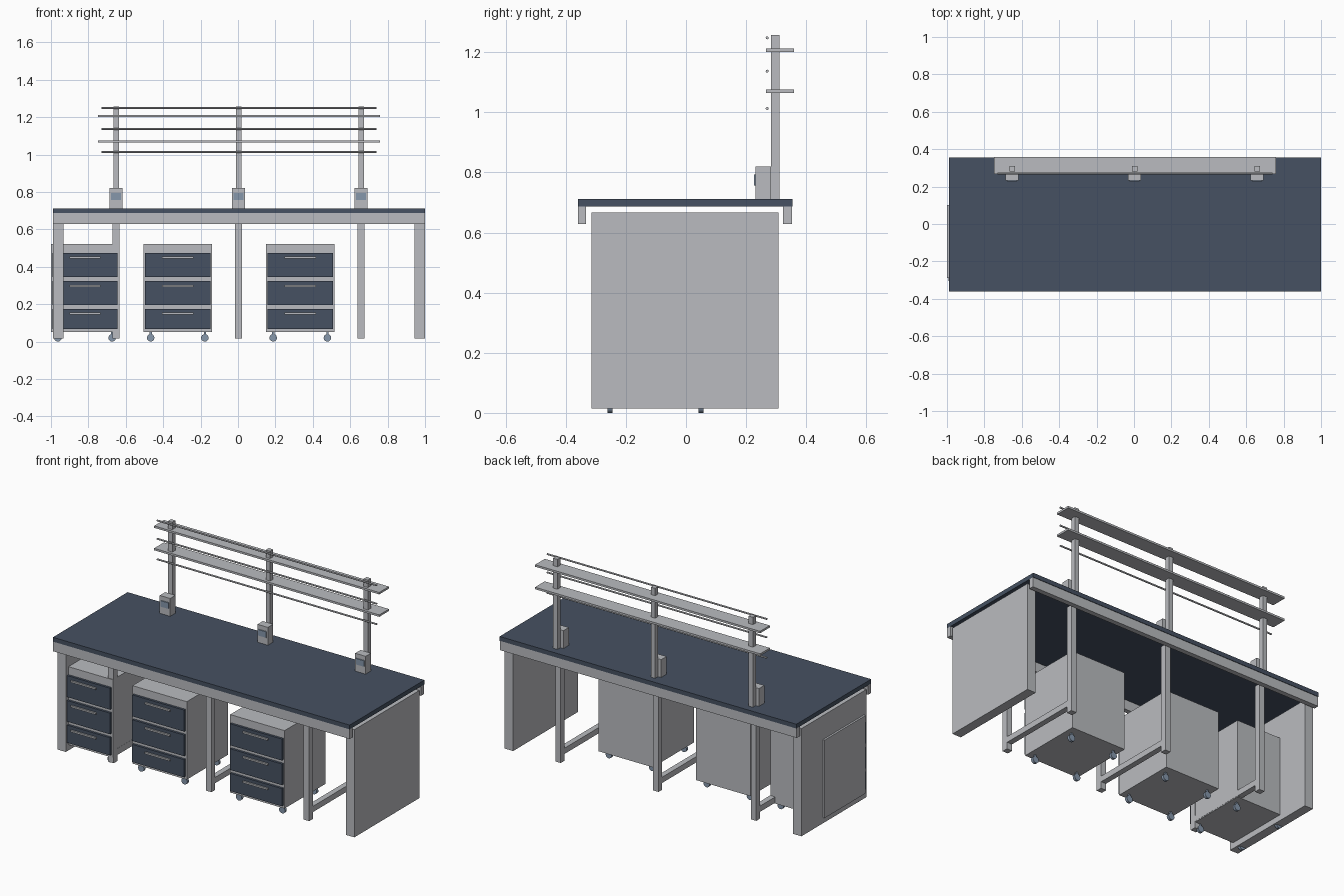
import bpy
import math

cube = bpy.data.objects.get("Cube")
if cube:
    bpy.data.objects.remove(cube)


def material(name, color):
    m = bpy.data.materials.new(name)
    m.use_nodes = True
    m.diffuse_color = (*color, 1)
    bsdf = next(n for n in m.node_tree.nodes if n.type == 'BSDF_PRINCIPLED')
    bsdf.inputs["Base Color"].default_value = (*color, 1)
    return m


GREY = material("light_grey", (0.49, 0.50, 0.525))
NAVY = material("slate_navy", (0.061, 0.083, 0.122))
BLUE = material("steel_blue", (0.24, 0.31, 0.41))


def box(name, x, y, z, mat):
    """Box spanning the (low, high) pairs x, y and z."""
    bpy.ops.mesh.primitive_cube_add(size=1, location=[sum(r) / 2 for r in (x, y, z)])
    ob = bpy.context.object
    ob.name = name
    ob.scale = [r[1] - r[0] for r in (x, y, z)]
    bpy.ops.object.transform_apply(location=False, rotation=False, scale=True)
    ob.data.materials.append(mat)
    return ob


def cylinder(name, center, radius, depth, rotation, sides, mat):
    bpy.ops.mesh.primitive_cylinder_add(vertices=sides, radius=radius, depth=depth,
                                        location=center, rotation=rotation)
    ob = bpy.context.object
    ob.name = name
    ob.data.materials.append(mat)
    bpy.ops.object.shade_smooth_by_angle()
    return ob


def around(c, half):
    return (c - half, c + half)


# Worktop, rails and end panels
SPAN = (-0.988, 1.0)
box("worktop", SPAN, (-0.36, 0.355), (0.686, 0.712), NAVY)
box("front_rail", SPAN, (-0.36, -0.332), (0.628, 0.686), GREY)
box("back_rail", SPAN, (0.322, 0.352), (0.628, 0.686), GREY)
for name, x in (("right_end_panel", (-0.988, -0.933)), ("left_end_panel", (0.943, 1.0))):
    box(name, x, (-0.315, 0.307), (0.015, 0.667), GREY)

# Leg frames below, posts with power boxes above
for cx in (-0.652, 0.003, 0.658):
    for name, cy in (("front_leg", -0.267), ("back_leg", 0.267)):
        box(name, around(cx, 0.018), around(cy, 0.018), (0.015, 0.666), GREY)
    box("foot_bar", around(cx, 0.017), (-0.25, 0.25), (0.055, 0.09), GREY)
    box("shelf_post", around(cx, 0.0145), (0.282, 0.311), (0.712, 1.257), GREY)
    box("power_box", around(cx, 0.035), (0.232, 0.283), (0.712, 0.82), GREY)
    box("socket_plate", around(cx, 0.027), (0.226, 0.233), (0.757, 0.793), BLUE)

# Shelves and rods
for z in (1.07, 1.206):
    box("shelf", (-0.748, 0.76), (0.266, 0.359), around(z, 0.006), GREY)
for z in (1.013, 1.137, 1.248):
    cylinder("guard_rod", (0.005, 0.27, z), 0.005, 1.472, (0, math.pi / 2, 0), 12, GREY)

# Rolling drawer cabinets
for cx in (-0.818, -0.322, 0.333):
    box("cabinet_body", around(cx, 0.182), (-0.29, 0.102), (0.05, 0.522), GREY)
    for low, high in ((0.067, 0.174), (0.195, 0.323), (0.344, 0.474)):
        box("drawer_front", around(cx, 0.174), (-0.304, -0.289), (low, high), NAVY)
        box("drawer_handle", around(cx, 0.084), (-0.314, -0.303),
            around(high - 0.025, 0.005), GREY)
    for dx in (-0.145, 0.145):
        for cy in (-0.253, 0.05):
            cylinder("caster_wheel", (cx + dx, cy, 0.02), 0.02, 0.016,
                     (math.pi / 2, 0, 0), 20, BLUE)
            box("caster_stem", around(cx + dx, 0.006), around(cy, 0.006),
                (0.03, 0.051), BLUE)
